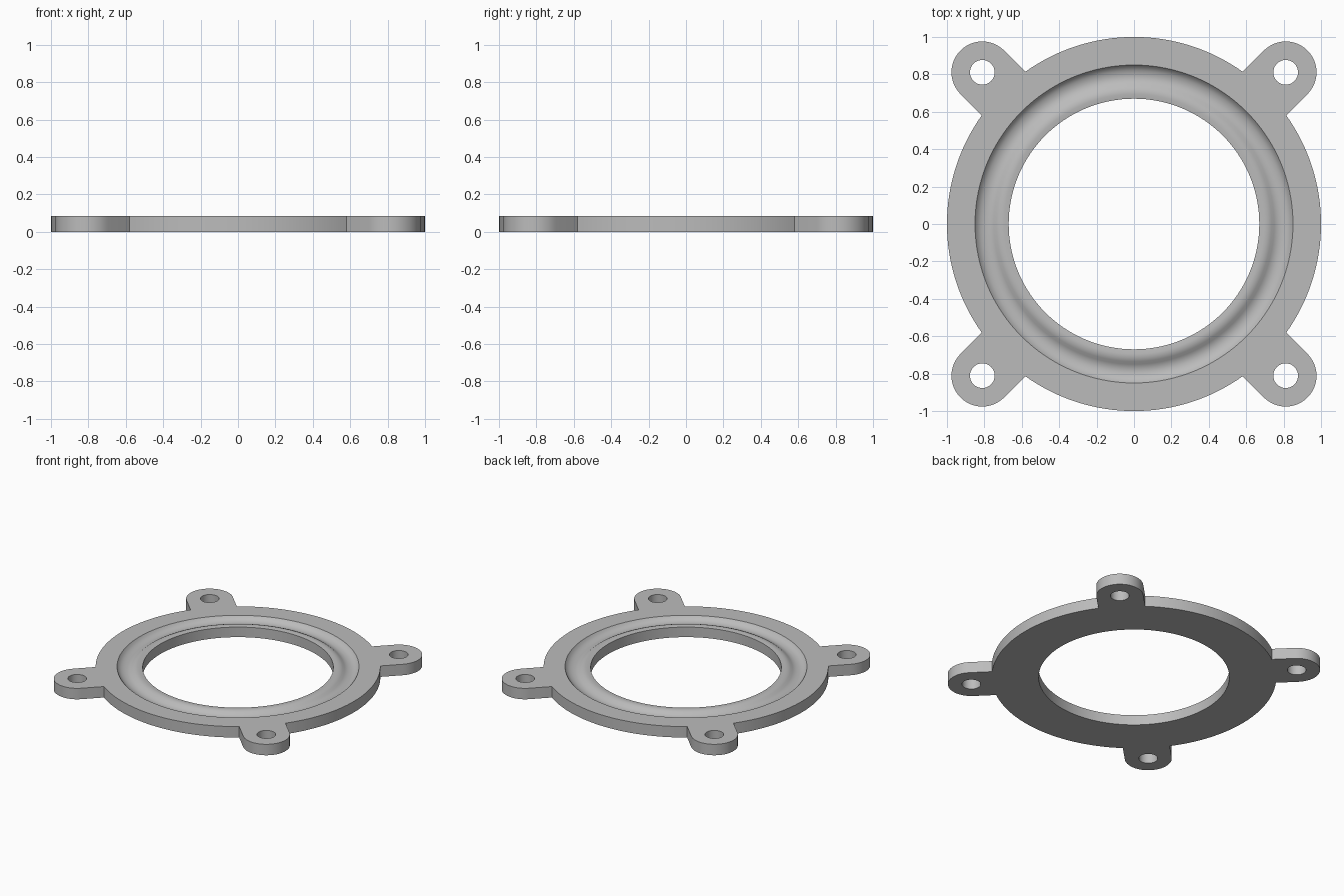
import bpy
import bmesh
from math import sin, cos, pi, asin, sqrt, radians

cube = bpy.data.objects.get("Cube")
if cube:
    bpy.data.objects.remove(cube, do_unlink=True)

HEIGHT = 0.085
EAR_RADIUS = 0.165
EAR_CENTRE = 0.811 * sqrt(2)
HOLE_RADIUS = 0.066
SEGMENTS = 128

# Grooved inner section, from the groove's outer edge to the bore's foot
PROFILE = [(0.85, HEIGHT), (0.838, 0.069), (0.82, 0.058), (0.795, 0.051),
           (0.77, 0.053), (0.75, 0.062), (0.735, 0.073), (0.715, 0.081),
           (0.695, 0.082), (0.67, 0.078), (0.67, 0)]


def arc(radius, start, end, steps, cx=0, cy=0):
    angles = [start + (end - start) * i / steps for i in range(steps + 1)]
    return [(cx + radius * cos(a), cy + radius * sin(a)) for a in angles]


def circle(radius, steps, cx=0, cy=0):
    return arc(radius, 0, 2 * pi, steps, cx, cy)[:-1]


def add_loop(bm, points, z):
    verts = [bm.verts.new((x, y, z)) for x, y in points]
    edges = [bm.edges.new((v, verts[i - 1])) for i, v in enumerate(verts)]
    return verts, edges


def bridge(bm, upper, lower):
    for i in range(len(upper)):
        bm.faces.new((upper[i - 1], upper[i], lower[i], lower[i - 1]))


# Outer outline: four rim arcs alternating with four rounded ears
outline, holes = [], []
half = asin(EAR_RADIUS)
for k in range(4):
    a = pi / 4 + k * pi / 2
    cx, cy = EAR_CENTRE * cos(a), EAR_CENTRE * sin(a)
    outline += arc(EAR_RADIUS, a - pi / 2, a + pi / 2, 24, cx, cy)
    outline += arc(1, a + half, a + pi / 2 - half, 32)
    holes.append(circle(HOLE_RADIUS, 32, cx, cy))

bm = bmesh.new()
top_edges, bottom_edges = [], []

# Outer wall and bolt hole walls
for points in [outline] + holes:
    upper, upper_edges = add_loop(bm, points, HEIGHT)
    lower, lower_edges = add_loop(bm, points, 0)
    bridge(bm, upper, lower)
    top_edges += upper_edges
    bottom_edges += lower_edges

# Groove, inner lip and bore
rings = [add_loop(bm, circle(r, SEGMENTS), z) for r, z in PROFILE]
for (upper, _), (lower, _) in zip(rings, rings[1:]):
    bridge(bm, upper, lower)
top_edges += rings[0][1]
bottom_edges += rings[-1][1]

# Flat top and underside
for edges, normal in ((top_edges, (0, 0, 1)), (bottom_edges, (0, 0, -1))):
    bmesh.ops.triangle_fill(bm, edges=edges, use_beauty=True, normal=normal)
bmesh.ops.recalc_face_normals(bm, faces=bm.faces[:])

mesh = bpy.data.meshes.new("mounting_flange")
bm.to_mesh(mesh)
bm.free()
flange = bpy.data.objects.new("mounting_flange", mesh)
bpy.context.collection.objects.link(flange)

# Plain grey material
grey = bpy.data.materials.new("plain_grey")
grey.use_nodes = True
colour = (0.5, 0.5, 0.5, 1)
grey.diffuse_color = colour
grey.node_tree.nodes["Principled BSDF"].inputs["Base Color"].default_value = colour
mesh.materials.append(grey)

bpy.ops.object.select_all(action="DESELECT")
flange.select_set(True)
bpy.context.view_layer.objects.active = flange
bpy.ops.object.shade_smooth_by_angle(angle=radians(35))
